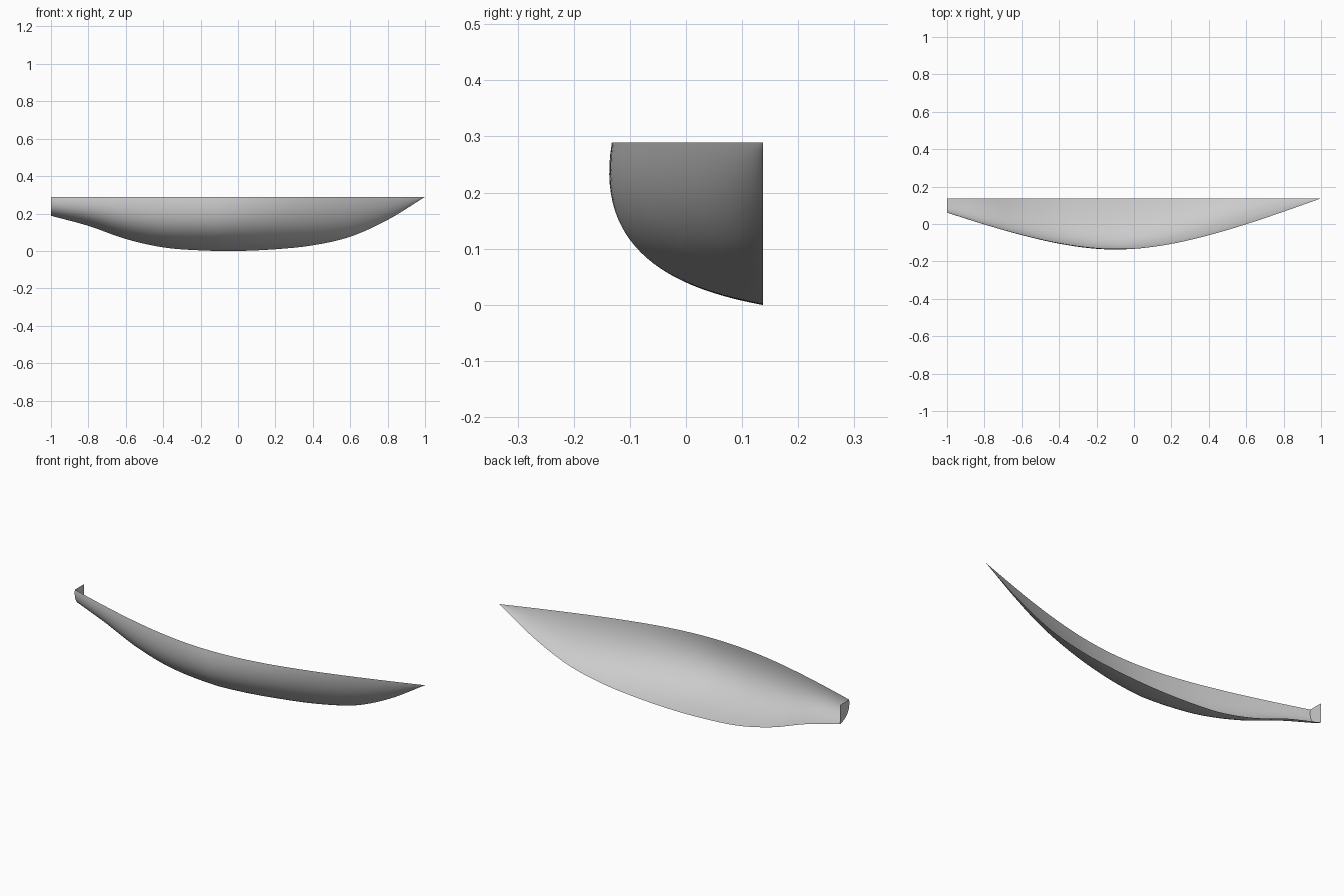
import bpy, bmesh, math
from mathutils import Vector

cube = bpy.data.objects.get("Cube")
if cube:
    bpy.data.objects.remove(cube, do_unlink=True)

DECK, CENTRE = 0.289, 0.137
STATIONS, GIRTH = 80, 28

# Heights of the keel and half breadths at deck level, evenly spaced stern to bow
KEEL = [0.188, 0.134, 0.064, 0.019, 0.003, 0.0, 0.009, 0.03, 0.076, 0.166, 0.289]
BEAM = [0.075, 0.137, 0.193, 0.238, 0.265, 0.267, 0.243, 0.197, 0.138, 0.071, 0.0]


def spline(values, t):
    """Smooth curve through evenly spaced values, t from 0 to 1."""
    p = [2 * values[0] - values[1]] + values + [2 * values[-1] - values[-2]]
    s = t * (len(values) - 1)
    i = min(int(s), len(values) - 2)
    f = s - i
    a, b, c, d = p[i:i + 4]
    return b + 0.5 * f * (c - a + f * (2 * a - 5 * b + 4 * c - d + f * (3 * (b - c) + d - a)))


def section(u, bow):
    """Bezier rib from deck edge to keel: round amidships, flared at the bow."""
    p1 = Vector((1.12, 0.34)).lerp(Vector((0.8, 0.52)), bow)
    p2 = Vector((0.6, 0.1)).lerp(Vector((0.38, 0.13)), bow)
    return (1 - u) ** 3 * Vector((1, 1)) + 3 * u * (1 - u) ** 2 * p1 + 3 * u * u * (1 - u) * p2


# Half hull skin
bm = bmesh.new()
ribs = []
for i in range(STATIONS + 1):
    t = i / STATIONS
    keel, beam = spline(KEEL, t), spline(BEAM, t)
    bow = max(0, (t - 0.45) / 0.55)
    rib = []
    for j in range(GIRTH + 1):
        w, h = section(j / GIRTH, bow)
        rib.append(bm.verts.new((2 * t - 1, CENTRE - w * beam, keel + h * (DECK - keel))))
    ribs.append(rib)
for a, b in zip(ribs, ribs[1:]):
    for j in range(GIRTH):
        bm.faces.new((a[j], a[j + 1], b[j + 1], b[j]))

# Flat transom closing the stern
corner = bm.verts.new((-1, CENTRE, DECK))
bm.faces.new([corner] + ribs[0][::-1])
bmesh.ops.remove_doubles(bm, verts=bm.verts, dist=1e-5)

mesh = bpy.data.meshes.new("half_hull")
bm.to_mesh(mesh)
bm.free()
hull = bpy.data.objects.new("half_hull", mesh)
bpy.context.collection.objects.link(hull)

# Plain grey finish
grey = bpy.data.materials.new("light_grey")
grey.use_nodes = True
colour = (0.6, 0.6, 0.6, 1)
grey.diffuse_color = colour
grey.node_tree.nodes["Principled BSDF"].inputs["Base Color"].default_value = colour
mesh.materials.append(grey)

bpy.ops.object.select_all(action='DESELECT')
hull.select_set(True)
bpy.context.view_layer.objects.active = hull
bpy.ops.object.shade_smooth_by_angle(angle=math.radians(35))
